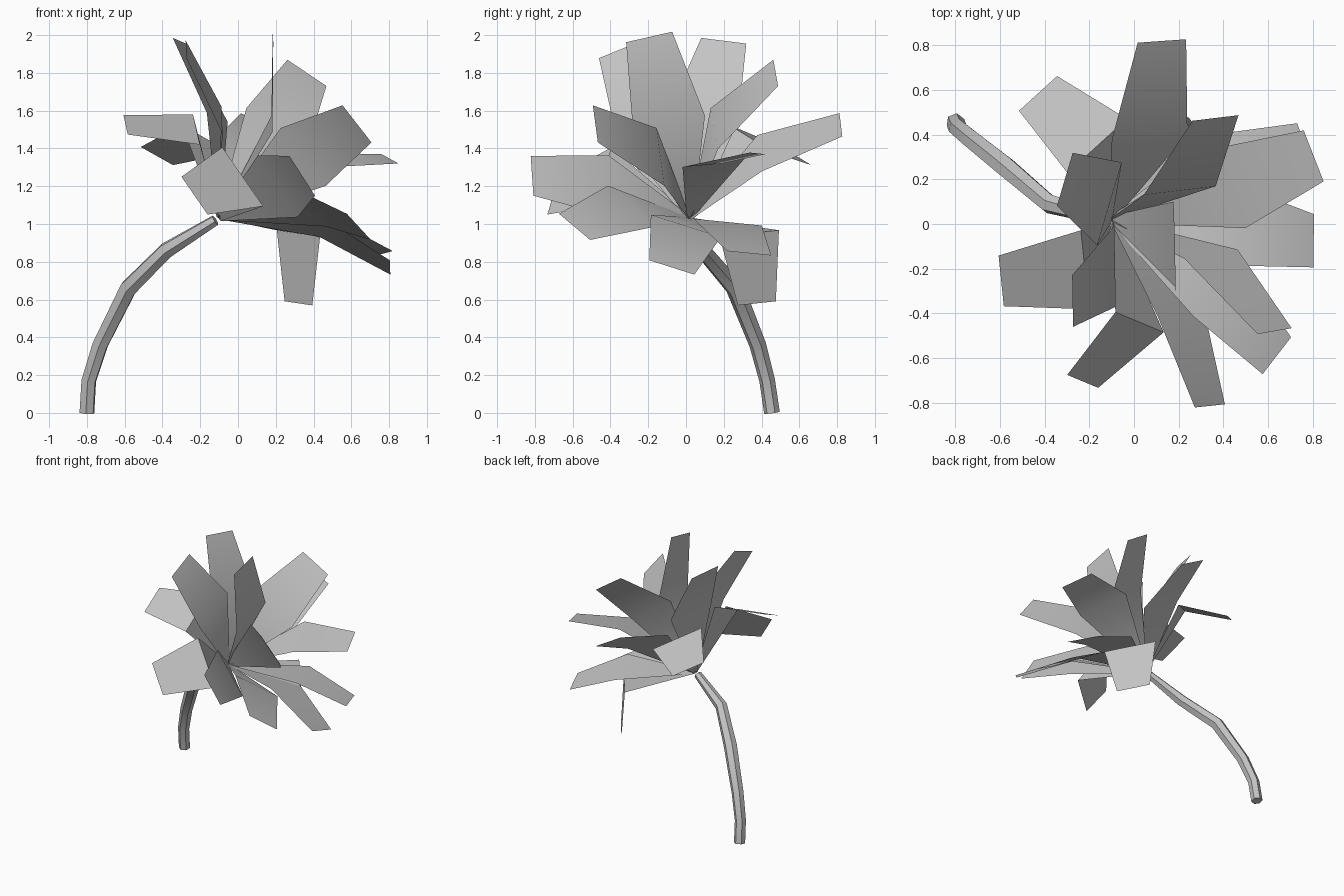
import bpy
import bmesh
import math
from mathutils import Vector

cube = bpy.data.objects.get("Cube")
if cube:
    bpy.data.objects.remove(cube, do_unlink=True)

# Single matte grey for the whole plant
grey = bpy.data.materials.new("plain_grey")
grey.use_nodes = True
colour = (0.55, 0.55, 0.55, 1)
grey.diffuse_color = colour
shader = next(n for n in grey.node_tree.nodes if n.type == "BSDF_PRINCIPLED")
shader.inputs["Base Color"].default_value = colour

CROWN = Vector((-0.1, 0.02, 1.03))
BASE_WIDTH, MID_WIDTH, TIP_WIDTH = 0.035, 0.39, 0.25


def smooth(obj, degrees):
    bpy.ops.object.select_all(action="DESELECT")
    obj.select_set(True)
    bpy.context.view_layer.objects.active = obj
    bpy.ops.object.shade_smooth_by_angle(angle=math.radians(degrees))


def leaf(name, mid, tip):
    """Leaf that widens from the crown to a fold, then tapers to a blunt tip.
    It folds across its width, so the width is square to the bend plane."""
    mid, tip = Vector(mid), Vector(tip)
    side = (mid - CROWN).cross(tip - mid).normalized()
    bm = bmesh.new()
    rows = []
    for centre, width in ((CROWN, BASE_WIDTH), (mid, MID_WIDTH), (tip, TIP_WIDTH)):
        half = side * width / 2
        rows.append((bm.verts.new(centre - half), bm.verts.new(centre + half)))
    for (a, b), (c, d) in zip(rows, rows[1:]):
        bm.faces.new((a, b, d, c))
    mesh = bpy.data.meshes.new(name)
    bm.to_mesh(mesh)
    bm.free()
    obj = bpy.data.objects.new(name, mesh)
    bpy.context.collection.objects.link(obj)
    mesh.materials.append(grey)
    smooth(obj, 40)


def trunk(name, path):
    """Six-sided bent trunk swept along a path of (x, y, z, radius)."""
    curve = bpy.data.curves.new(name, "CURVE")
    curve.dimensions = "3D"
    curve.bevel_depth = 1
    curve.bevel_resolution = 1
    curve.use_fill_caps = True
    spline = curve.splines.new("POLY")
    spline.points.add(len(path) - 1)
    for point, (x, y, z, radius) in zip(spline.points, path):
        point.co = (x, y, z, 1)
        point.radius = radius
    obj = bpy.data.objects.new(name, curve)
    bpy.context.collection.objects.link(obj)
    curve.materials.append(grey)
    bpy.ops.object.select_all(action="DESELECT")
    obj.select_set(True)
    bpy.context.view_layer.objects.active = obj
    bpy.ops.object.convert(target="MESH")
    smooth(bpy.context.object, 40)


# Curved trunk
trunk("trunk", [
    (-0.80, 0.455, 0, 0.042),
    (-0.79, 0.43, 0.17, 0.042),
    (-0.73, 0.38, 0.36, 0.045),
    (-0.58, 0.26, 0.66, 0.05),
    (-0.38, 0.09, 0.86, 0.045),
    (-0.12, 0.02, 1.02, 0.03),
])

# Upright leaves at the top of the crown
leaf("upright_leaf_front", (-0.085, -0.19, 1.55), (-0.275, -0.345, 1.925))
leaf("upright_leaf_back", (-0.11, 0.09, 1.565), (-0.31, 0.2, 1.97))
leaf("upright_leaf_left", (0.18, -0.09, 1.53), (0.185, -0.195, 1.99))
leaf("upright_leaf_back_left", (0.205, 0.15, 1.505), (0.365, 0.475, 1.8))

# Spreading leaves around the middle
leaf("spreading_leaf_back", (0.07, 0.39, 1.375), (0.125, 0.82, 1.525))
leaf("spreading_leaf_left", (0.43, 0.16, 1.34), (0.805, 0.305, 1.345))
leaf("spreading_leaf_front_left", (0.345, -0.135, 1.355), (0.63, -0.48, 1.53))
leaf("spreading_leaf_front", (0.21, -0.4, 1.2), (0.34, -0.815, 1.255))
leaf("spreading_leaf_front_right", (0.025, -0.44, 1.25), (-0.23, -0.705, 1.15))
leaf("spreading_leaf_right", (-0.22, -0.205, 1.5), (-0.595, -0.255, 1.525))
leaf("spreading_leaf_back_right", (-0.165, 0.35, 1.45), (-0.43, 0.585, 1.36))

# Low, drooping leaves
leaf("low_leaf_front_left", (0.365, -0.285, 1.095), (0.64, -0.59, 0.985))
leaf("low_leaf_left", (0.43, 0, 0.99), (0.805, -0.075, 0.77))
leaf("low_leaf_back_left", (0.43, 0.22, 1.01), (0.775, 0.335, 0.845))
leaf("drooping_leaf_back_left", (0.32, 0.335, 0.95), (0.32, 0.375, 0.58))
